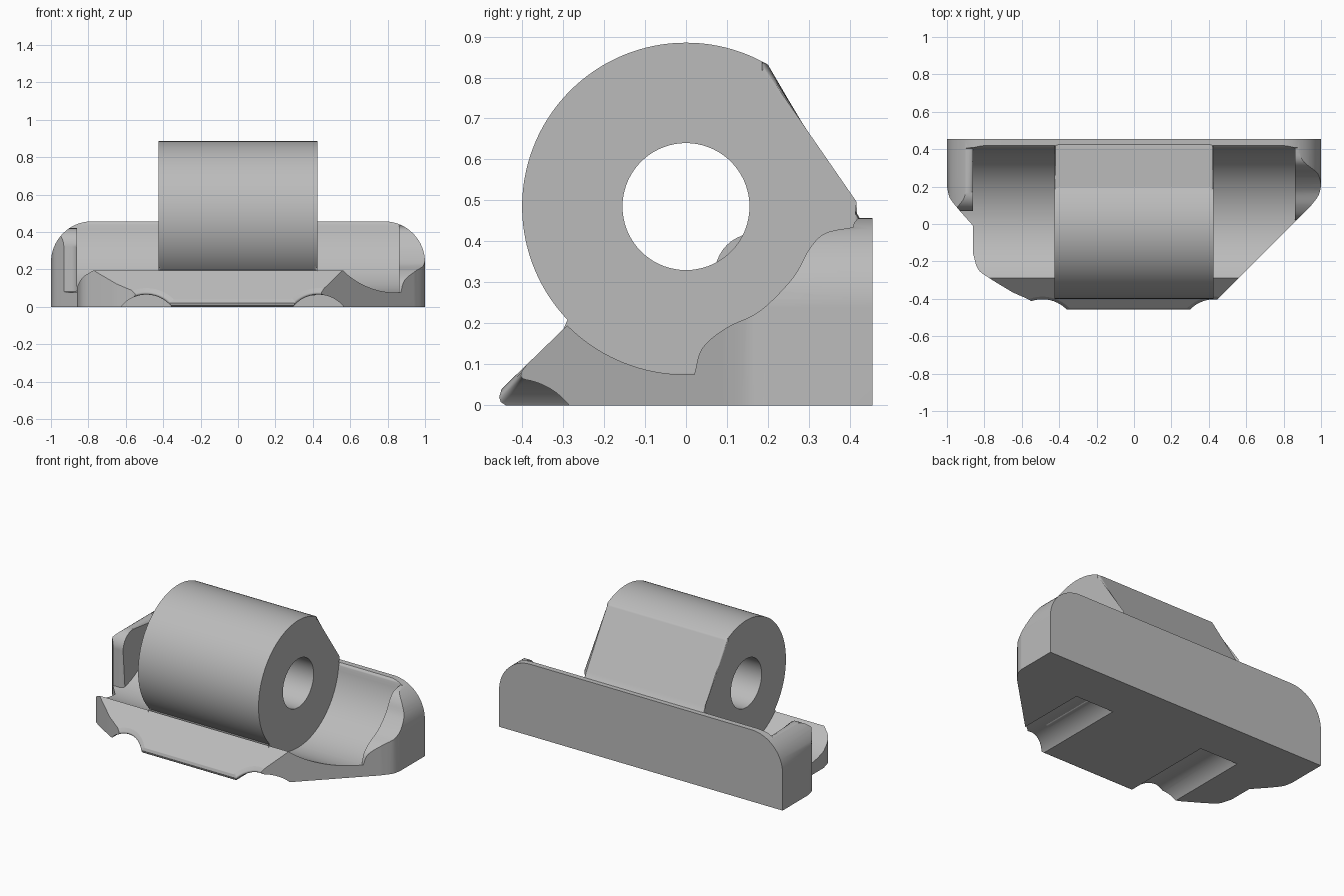
import bpy, bmesh
from math import sin, cos, pi, sqrt, radians
from mathutils import Vector

cube = bpy.data.objects.get("Cube")
if cube:
    bpy.data.objects.remove(cube, do_unlink=True)

grey = bpy.data.materials.new("plain grey")
grey.use_nodes = True
grey.diffuse_color = (0.5, 0.5, 0.5, 1)
grey.node_tree.nodes["Principled BSDF"].inputs["Base Color"].default_value = (0.5, 0.5, 0.5, 1)

AXLE_Z = 0.485


def finish_mesh(name, bm):
    bmesh.ops.recalc_face_normals(bm, faces=bm.faces)
    mesh = bpy.data.meshes.new(name)
    bm.to_mesh(mesh)
    bm.free()
    mesh.materials.append(grey)
    obj = bpy.data.objects.new(name, mesh)
    bpy.context.collection.objects.link(obj)
    return obj


def place(axis, a, b, t):
    return {"x": (t, a, b), "y": (a, t, b), "z": (a, b, t)}[axis]


def prism(name, pts, axis, lo, hi, bevel=0):
    """Extrude a closed outline along an axis, optionally rounding its end rims."""
    bm = bmesh.new()
    ends = [[bm.verts.new(place(axis, a, b, t)) for a, b in pts] for t in (lo, hi)]
    caps = [bm.faces.new(ring) for ring in ends]
    n = len(pts)
    for i in range(n):
        j = (i + 1) % n
        bm.faces.new((ends[0][i], ends[0][j], ends[1][j], ends[1][i]))
    if bevel:
        rims = [e for f in caps for e in f.edges]
        bmesh.ops.bevel(bm, geom=rims, offset=bevel, segments=4, profile=0.5,
                        affect='EDGES', clamp_overlap=True)
    return finish_mesh(name, bm)


def arc(cx, cy, r, a0, a1, n):
    return [(cx + r * cos(radians(a0 + (a1 - a0) * i / n)),
             cy + r * sin(radians(a0 + (a1 - a0) * i / n))) for i in range(n + 1)]


def spline(pts, n=5):
    """Smooth open curve through the points."""
    p = [Vector(q) for q in pts]
    p = [p[0] * 2 - p[1]] + p + [p[-1] * 2 - p[-2]]
    out = []
    for a, b, c, d in zip(p, p[1:], p[2:], p[3:]):
        for i in range(n):
            t = i / n
            q = b + (c - a) * (t / 2) + (2 * a - 5 * b + 4 * c - d) * (t * t / 2) \
                + (3 * b - a - 3 * c + d) * (t ** 3 / 2)
            out.append(tuple(q))
    return out + [tuple(p[-2])]


def combine(obj, other, operation):
    mod = obj.modifiers.new("cut", 'BOOLEAN')
    mod.operation, mod.solver, mod.object = operation, 'EXACT', other
    bpy.context.view_layer.objects.active = obj
    bpy.ops.object.modifier_apply(modifier=mod.name)
    bpy.data.objects.remove(other, do_unlink=True)


def smooth(obj):
    bpy.ops.object.select_all(action='DESELECT')
    obj.select_set(True)
    bpy.context.view_layer.objects.active = obj
    bpy.ops.object.shade_smooth_by_angle(angle=radians(32))
    mod = obj.modifiers.new("even shading", 'WEIGHTED_NORMAL')
    mod.keep_sharp = True


# Base bar: sloped front lip, round trough and back plate
trough = arc(0, AXLE_Z, 0.41, 225, 352, 48)
section = [(-0.44, -0.1), (-0.44, 0), (-0.452, 0.008), (-0.456, 0.02), (-0.45, 0.04)] + trough
section += [(0.41, 0.445), (0.42, 0.457), (0.5, 0.457), (0.5, -0.1)]
base = prism("base", section, "x", -1.1, 1.1)

# End stops: wavy one on the left end, blocky one on the right end
wave = spline([(0.02, 0.075), (0.04, 0.14), (0.1, 0.19), (0.18, 0.23),
               (0.26, 0.31), (0.3, 0.38), (0.34, 0.42), (0.41, 0.435)])
wavy_stop = [(-0.1, -0.1), (-0.1, 0.03), (0.02, 0.03)] + wave + [(0.45, 0.435), (0.45, -0.1)]
combine(base, prism("left_stop", wavy_stop, "x", 0.86, 1.05), 'UNION')
block = [(0.07, -0.1)] + arc(0.17, 0.32, 0.1, 180, 90, 10) + [(0.45, 0.42), (0.45, -0.1)]
combine(base, prism("right_stop", block, "x", -1.05, -0.86, 0.03), 'UNION')

# Trim to the plan outline and to the rounded upper corners
plan = [(1.0, 0.455)] + spline([(1.0, 0.2), (0.985, 0.15), (0.94, 0.09)], 4)
plan += [(0.35, -0.5), (-0.4, -0.5), (-0.57, -0.4)]
plan += spline([(-0.65, -0.365), (-0.78, -0.285), (-0.835, -0.24), (-0.86, -0.16)], 4)
plan += [(-0.86, -0.01)] + spline([(-0.94, 0.08), (-0.985, 0.14), (-1.0, 0.2)], 4) + [(-1.0, 0.455)]
combine(base, prism("plan_cutter", plan, "z", -0.5, 1), 'INTERSECT')
corners = [(-1.2, 0), (1.2, 0), (1.2, 0.24), (1.0, 0.24)] + arc(0.78, 0.237, 0.22, 0, 90, 16)
corners += arc(-0.78, 0.237, 0.22, 90, 180, 16) + [(-1.2, 0.24)]
combine(base, prism("corner_cutter", corners, "y", -1, 1), 'INTERSECT')


def groove(cx):
    """Round-topped channel whose mouth flares along the sloped front."""
    bm = bmesh.new()
    flare, steps, n = 0.035, 6, 64
    stations = [(-0.1, flare)]
    for i in range(steps + 1):
        d = flare * i / steps
        stations.append((d, flare - sqrt(flare ** 2 - (flare - d) ** 2)))
    stations.append((None, 0))
    rings = []
    for d, extra in stations:
        ring = []
        for k in range(n):
            a = 2 * pi * (k + 0.5) / n
            r = 0.173 + extra
            z = -0.108 + r * sin(a)
            y = 0.165 if d is None else -0.488 + z + d
            ring.append(bm.verts.new((cx + r * cos(a), y, z)))
        rings.append(ring)
    for p, q in zip(rings, rings[1:]):
        for k in range(n):
            bm.faces.new((p[k], p[(k + 1) % n], q[(k + 1) % n], q[k]))
    bm.faces.new(rings[0])
    bm.faces.new(rings[-1])
    return finish_mesh("groove_cutter", bm)


# Two channels under the front edge
for x in (0.43, -0.49):
    combine(base, groove(x), 'DIFFERENCE')
smooth(base)

# Bearing barrel with a flat tangent back and a through bore
barrel_outline = arc(0, AXLE_Z, 0.4, 60, 226, 72)
barrel_outline += [(-0.278, 0.06), (0.43, 0.06), (0.43, 0.45), (0.4, 0.485)]
barrel = prism("barrel", barrel_outline, "x", -0.425, 0.425, 0.02)
bore = prism("bore_cutter", arc(0, AXLE_Z, 0.155, 0, 355, 71), "x", -0.6, 0.6)
combine(barrel, bore, 'DIFFERENCE')
smooth(barrel)
